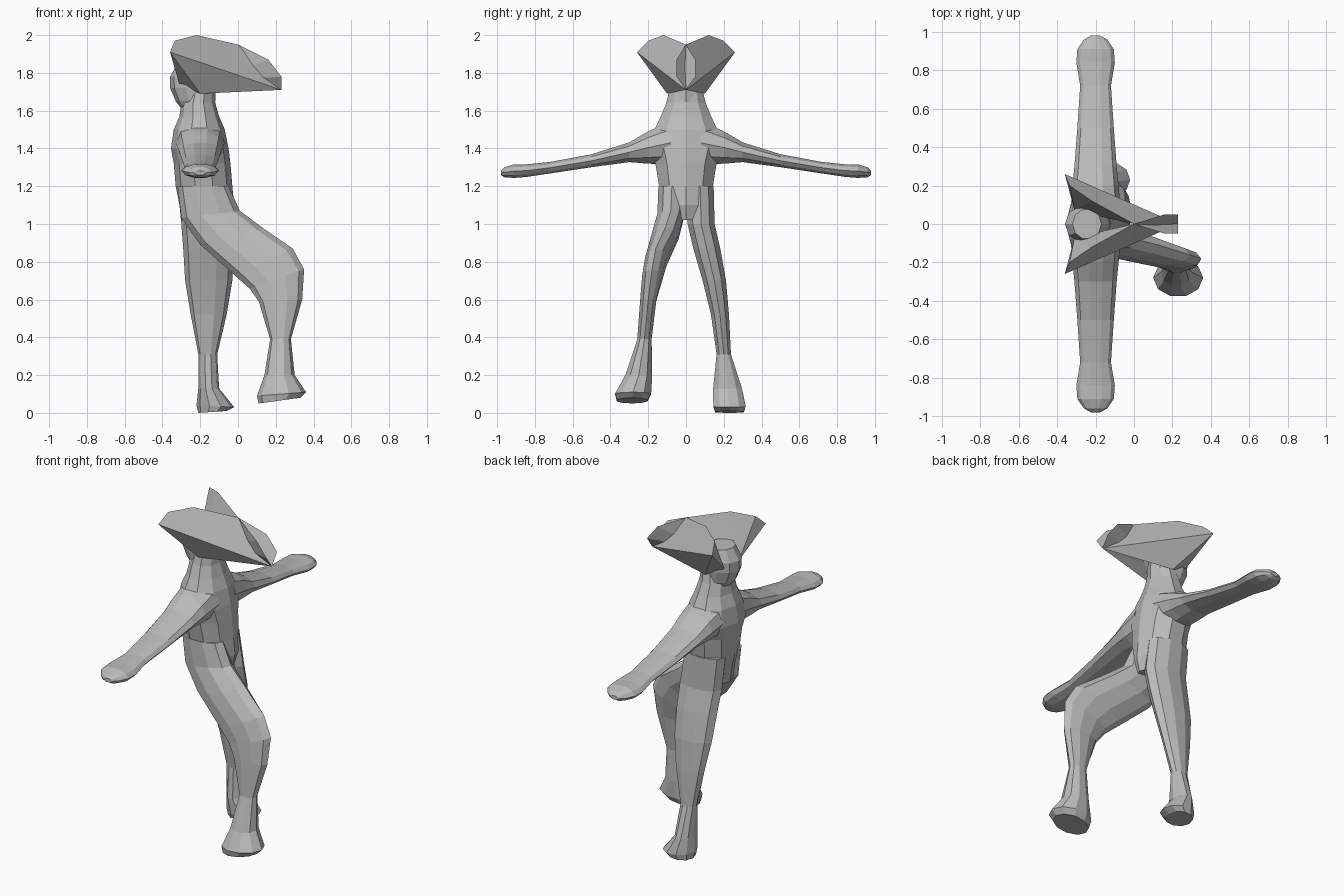
import bpy, bmesh, math
from mathutils import Vector

cube = bpy.data.objects.get("Cube")
if cube:
    bpy.data.objects.remove(cube)

SIDES = 10
grey = bpy.data.materials.new("plain grey")
grey.use_nodes = True
grey.diffuse_color = (0.5, 0.5, 0.5, 1)
grey.node_tree.nodes["Principled BSDF"].inputs["Base Color"].default_value = grey.diffuse_color


def finish(bm, name):
    bmesh.ops.recalc_face_normals(bm, faces=bm.faces[:])
    mesh = bpy.data.meshes.new(name)
    bm.to_mesh(mesh)
    bm.free()
    mesh.materials.append(grey)
    obj = bpy.data.objects.new(name, mesh)
    bpy.context.collection.objects.link(obj)
    return obj


def loft(name, sections):
    """Skin a closed tube over (centre, half axis, half axis) sections."""
    bm = bmesh.new()
    rings = []
    for centre, u, v in sections:
        angles = [math.tau * i / SIDES for i in range(SIDES)]
        rings.append([bm.verts.new(centre + u * math.cos(a) + v * math.sin(a)) for a in angles])
    for low, high in zip(rings, rings[1:]):
        for i in range(SIDES):
            j = (i + 1) % SIDES
            bm.faces.new((low[i], low[j], high[j], high[i]))
    bm.faces.new(rings[0])
    bm.faces.new(rings[-1])
    return finish(bm, name)


def span(xa, za, xb, zb, y, half_y):
    """Section running from a back point to a front point, widened along y."""
    a, b = Vector((xa, y, za)), Vector((xb, y, zb))
    return (a + b) / 2, (b - a) / 2, Vector((0, half_y, 0))


def across(y, x, half_x, z, half_z):
    """Section of an arm, facing along y."""
    return Vector((x, y, z)), Vector((half_x, 0, 0)), Vector((0, 0, half_z))


# Torso, from the crotch to the neck: height, back, front, half width
torso = [(1.02, -.3, -.04, .12), (1.1, -.31, -.02, .14), (1.2, -.33, -.03, .15),
         (1.32, -.34, -.04, .17), (1.4, -.355, -.05, .2), (1.5, -.34, -.07, .175),
         (1.57, -.31, -.1, .14), (1.64, -.3, -.12, .11), (1.72, -.27, -.13, .09)]
loft("torso", [span(back, z, front, z, 0, w) for z, back, front, w in torso])

# Standing leg with its foot
loft("standing_leg", [
    span(-.32, 1.2, -.05, 1.2, .075, .075), span(-.3, 1, -.02, 1, .08, .075),
    span(-.29, .87, -.02, .87, .11, .075), span(-.28, .7, -.03, .7, .15, .065),
    span(-.25, .52, -.06, .52, .18, .05), span(-.21, .31, -.11, .31, .2, .04)])
loft("standing_foot", [
    span(-.21, .31, -.11, .31, .2, .04), span(-.21, .13, -.1, .13, .22, .08),
    span(-.22, .04, -.02, .03, .23, .09), span(-.21, 0, -.06, .01, .23, .08)])

# Stepping leg with its foot
loft("stepping_leg", [
    span(-.32, 1.2, -.05, 1.2, -.075, .075), span(-.3, 1.03, .01, 1.07, -.08, .075),
    span(-.2, .89, .13, .98, -.11, .075), span(-.02, .73, .29, .87, -.16, .06),
    span(.06, .66, .35, .76, -.18, .055), span(.11, .59, .34, .6, -.2, .045),
    span(.17, .39, .28, .39, -.22, .04)])
loft("stepping_foot", [
    span(.17, .39, .28, .39, -.22, .04), span(.14, .2, .3, .2, -.25, .075),
    span(.1, .09, .36, .11, -.28, .1), span(.11, .05, .33, .08, -.285, .085)])

# Arms with rounded paddle hands
arm = [(.08, .13, 1.43, .12), (.2, .12, 1.405, .09), (.3, .11, 1.38, .055),
       (.5, .095, 1.335, .036), (.72, .08, 1.298, .032), (.84, .1, 1.283, .035),
       (.91, .095, 1.28, .038), (.96, .06, 1.274, .028), (.98, .025, 1.27, .012)]
for side, label in ((1, "back"), (-1, "front")):
    loft(label + "_arm", [across(side * y, -.2, w, z, h) for y, w, z, h in arm])

# Head with a blunt rear muzzle
head = [(1.6, -.29, -.14, .07), (1.65, -.33, -.12, .09), (1.72, -.36, -.12, .1),
        (1.78, -.36, -.13, .1), (1.85, -.32, -.17, .08)]
loft("head", [span(back, z, front, z, 0, w) for z, back, front, w in head])

# Broad crossing flaps: flat outer outline, tapering into the head
outline = [(-.36, .26, 1.91), (-.335, .2, 1.97), (-.22, .12, 2), (0, 0, 1.95),
           (.16, -.05, 1.87), (.23, -.05, 1.78), (.23, 0, 1.71)]
root = [(-.31, .07, 1.74), (-.2, .1, 1.69), (-.12, .05, 1.76)]
for side, label in ((1, "back"), (-1, "front")):
    bm = bmesh.new()
    rim = [bm.verts.new((x, side * y, z)) for x, y, z in outline]
    base = [bm.verts.new((x, side * y, z)) for x, y, z in root]
    bm.faces.new(rim)
    # Rim edges fan onto the three root points
    owner = [0, 0, 0, 2, 2, 2, 2]
    for i in range(len(rim) - 1):
        a, b = base[owner[i]], base[owner[i + 1]]
        bm.faces.new((rim[i], rim[i + 1], a))
        if a != b:
            bm.faces.new((rim[i + 1], b, a))
    # Underside between the long lower edge and the head
    bm.faces.new((rim[0], base[0], base[1]))
    bm.faces.new((rim[0], base[1], rim[-1]))
    bm.faces.new((rim[-1], base[1], base[2]))
    bm.faces.new(base)
    finish(bm, label + "_flap")
